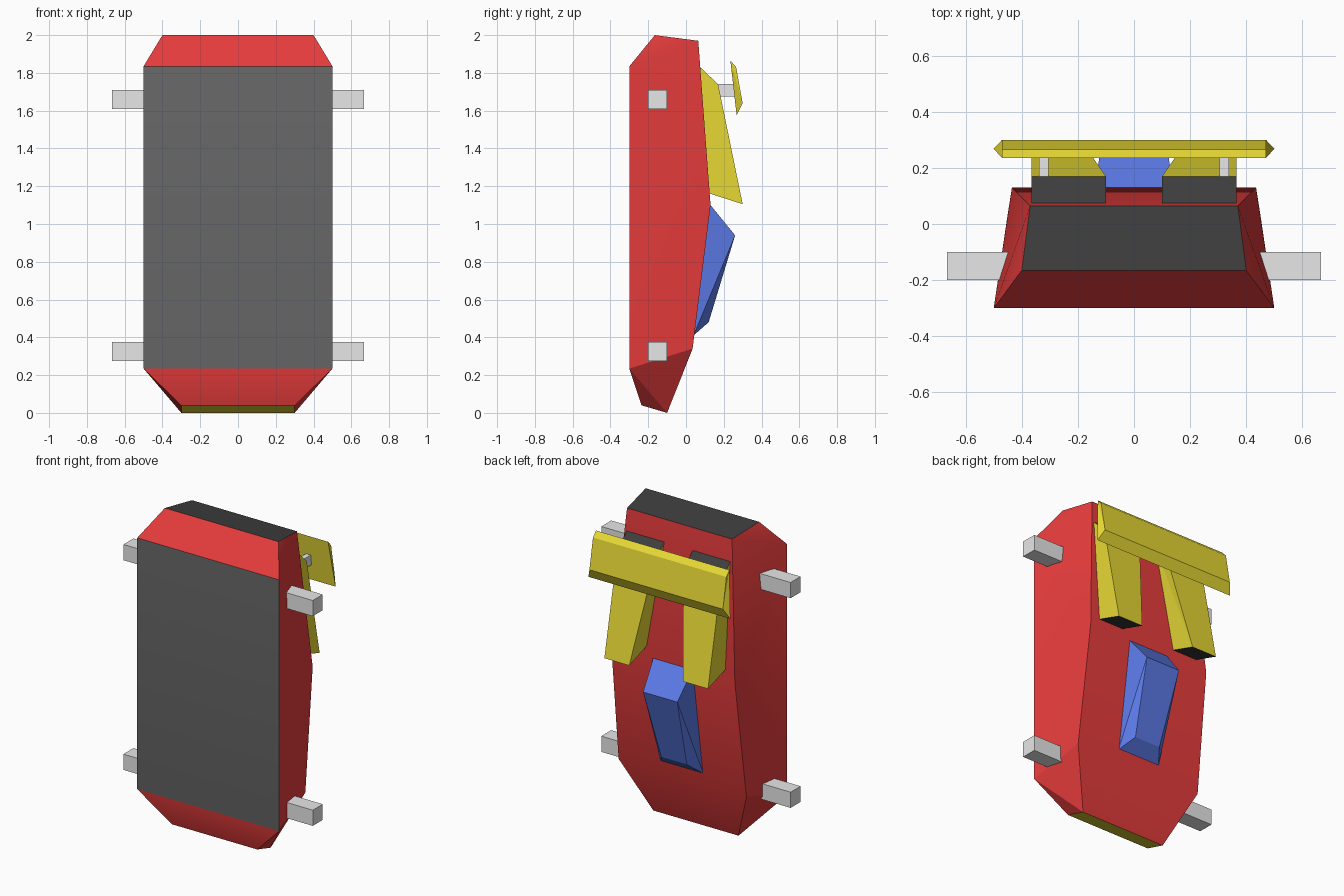
import bpy, bmesh
from math import radians

cube = bpy.data.objects.get("Cube")
if cube:
    bpy.data.objects.remove(cube, do_unlink=True)


def material(name, r, g, b):
    m = bpy.data.materials.new(name)
    m.use_nodes = True
    m.diffuse_color = (r, g, b, 1)
    m.node_tree.nodes["Principled BSDF"].inputs["Base Color"].default_value = (r, g, b, 1)
    return m


RED = material("red_paint", 0.8, 0.045, 0.045)
YELLOW = material("yellow_paint", 0.8, 0.69, 0.035)
BLUE = material("blue_glass", 0.105, 0.195, 0.8)
GREY = material("underside_grey", 0.144, 0.144, 0.144)
DARK = material("dark_grey", 0.048, 0.048, 0.048)
SILVER = material("light_grey", 0.8, 0.8, 0.8)


def loft(name, profile, lows, highs, mats, strip_mats=None, caps=None):
    """Join a (y, z) profile across x; strip i runs from point i to point i + 1."""
    n = len(profile)
    caps = caps or [(0, i, i + 1) for i in range(1, n - 1)]
    strip_mats = strip_mats or [0] * n
    bm = bmesh.new()
    sides = [[bm.verts.new((x, y, z)) for x, (y, z) in zip(xs, profile)]
             for xs in (lows, highs)]
    for i in range(n):
        j = (i + 1) % n
        f = bm.faces.new((sides[0][i], sides[0][j], sides[1][j], sides[1][i]))
        f.material_index = strip_mats[i]
    for side in sides:
        for tri in caps:
            bm.faces.new([side[k] for k in tri])
    bmesh.ops.recalc_face_normals(bm, faces=bm.faces)
    mesh = bpy.data.meshes.new(name)
    bm.to_mesh(mesh)
    bm.free()
    for m in mats:
        mesh.materials.append(m)
    ob = bpy.data.objects.new(name, mesh)
    bpy.context.collection.objects.link(ob)
    return ob


def symmetric(name, profile, halves, *args):
    return loft(name, profile, [-h for h in halves], halves, *args)


def block(name, x0, x1, y0, y1, z0, z1, mat):
    ring = [(y0, z0), (y1, z0), (y1, z1), (y0, z1)]
    return loft(name, ring, [x0] * 4, [x1] * 4, [mat])


# Car body standing on its nose, with grey underside, yellow nose and dark tail
body = symmetric(
    "car_body",
    [(-0.3, 0.235), (-0.235, 0.04), (-0.1, 0), (0.035, 0.34),
     (0.13, 1.1), (0.065, 1.97), (-0.165, 2.0), (-0.3, 1.835)],
    [0.5, 0.3, 0.3, 0.45, 0.435, 0.37, 0.4, 0.5],
    [RED, YELLOW, DARK, GREY], [0, 1, 0, 0, 0, 2, 0, 3],
    [(0, 1, 2), (0, 2, 3), (0, 3, 4), (0, 4, 7), (7, 4, 5), (7, 5, 6)])
bpy.ops.object.select_all(action="DESELECT")
body.select_set(True)
bpy.context.view_layer.objects.active = body
bpy.ops.object.shade_smooth_by_angle(angle=radians(30))

# Canopy
symmetric("canopy", [(0.26, 0.94), (0.12, 0.48), (0.04, 0.41), (0.13, 1.1)],
          [0.12, 0.09, 0.15, 0.14], [BLUE])

# Rear wing
symmetric("rear_wing", [(0.235, 1.865), (0.265, 1.832), (0.3, 1.64), (0.268, 1.575)],
          [0.47, 0.47, 0.47, 0.5], [YELLOW])

for label, s in (("left", 1), ("right", -1)):
    # Engine pod with dark openings at both ends
    loft(label + "_engine_pod",
         [(0.075, 1.83), (0.17, 1.74), (0.3, 1.105), (0.12, 1.163)],
         [s * x for x in (0.1, 0.1, 0.19, 0.19)], [s * 0.365] * 4,
         [YELLOW, DARK], [1, 0, 1, 0])
    # Wing strut
    block(label + "_wing_strut", s * 0.305, s * 0.338, 0.15, 0.262, 1.675, 1.74, SILVER)
    # Axle stubs
    for end, z in (("front", 0.325), ("rear", 1.66)):
        block(f"{label}_{end}_axle", s * 0.3, s * 0.667, -0.2, -0.1, z - 0.05, z + 0.05, SILVER)
